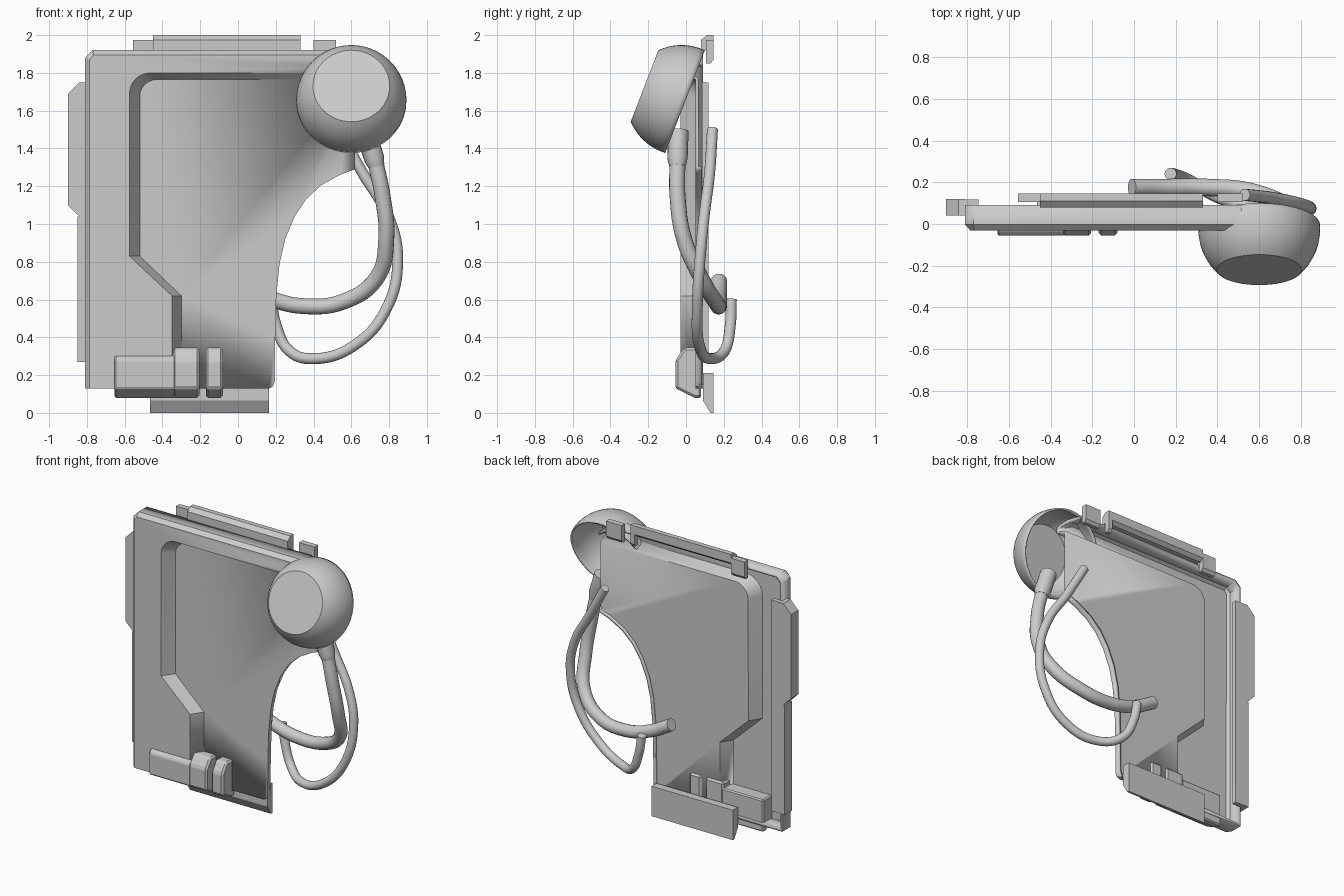
import bpy, bmesh, math
from mathutils import Vector, Matrix

if "Cube" in bpy.data.objects:
    bpy.data.objects.remove(bpy.data.objects["Cube"])


def finish(name, bm, smooth=None):
    me = bpy.data.meshes.new(name)
    bm.to_mesh(me)
    bm.free()
    ob = bpy.data.objects.new(name, me)
    bpy.context.collection.objects.link(ob)
    if smooth:
        bpy.ops.object.select_all(action='DESELECT')
        bpy.context.view_layer.objects.active = ob
        ob.select_set(True)
        bpy.ops.object.shade_smooth_by_angle(angle=math.radians(smooth))
    return ob


def prism(name, profile, a, b, axis, bevel=0):
    """Extrude a profile: axis 'x' takes (y, z) points, axis 'y' takes (x, z) points."""
    bm = bmesh.new()
    put = (lambda p, t: (t, p[0], p[1])) if axis == 'x' else (lambda p, t: (p[0], t, p[1]))
    lo = [bm.verts.new(put(p, a)) for p in profile]
    hi = [bm.verts.new(put(p, b)) for p in profile]
    bm.faces.new(lo)
    bm.faces.new(hi)
    n = len(profile)
    for i in range(n):
        j = (i + 1) % n
        bm.faces.new((lo[i], lo[j], hi[j], hi[i]))
    bmesh.ops.recalc_face_normals(bm, faces=bm.faces)
    ob = finish(name, bm)
    if bevel:
        m = ob.modifiers.new("edge", 'BEVEL')
        m.width = bevel
        m.segments = 1
    return ob


def tube(name, pts, radius, radii=None, straight=False):
    cu = bpy.data.curves.new(name, 'CURVE')
    cu.dimensions = '3D'
    cu.bevel_depth = radius
    cu.bevel_resolution = 6
    cu.resolution_u = 10
    cu.use_fill_caps = True
    sp = cu.splines.new('POLY' if straight else 'BEZIER')
    store = sp.points if straight else sp.bezier_points
    store.add(len(pts) - 1)
    for i, p in enumerate(pts):
        store[i].co = (*p, 1) if straight else p
        if not straight:
            store[i].handle_left_type = store[i].handle_right_type = 'AUTO'
        if radii:
            store[i].radius = radii[i]
    ob = bpy.data.objects.new(name, cu)
    bpy.context.collection.objects.link(ob)
    return ob


def arc(cx, cz, r, n=6):
    return [(cx + r * math.cos(math.radians(90 + 90 * i / n)),
             cz + r * math.sin(math.radians(90 + 90 * i / n))) for i in range(n + 1)]


# Panel shell: raised frame, sloped step, recessed floor with a curved cutout
bm = bmesh.new()
ring = lambda pts, y: [bm.verts.new((x, y, z)) for x, z in pts]
low = [(-.575, .83), (-.35, .62), (-.35, .13)]
step_out = ring([(.62, 1.80)] + arc(-.465, 1.69, .11) + low, -.03)
step_in = ring([(.62, 1.765)] + arc(-.43, 1.675, .09) + [(-.52, .83), (-.30, .62), (-.30, .13)], .05)
front = ring([(-.785, .13), (-.785, 1.87), (-.765, 1.895), (.50, 1.895), (.62, 1.83)], -.03)
outer = [(-.35, .13), (-.81, .13), (-.81, 1.88), (-.77, 1.92), (.51, 1.92), (.62, 1.85)]
mid, back = ring(outer, -.002), ring(outer, .09)
cut = ring([(.62, 1.29), (.54, 1.26), (.44, 1.205), (.36, 1.13), (.30, 1.04), (.25, .92),
            (.22, .79), (.203, .62), (.197, .40), (.195, .165), (.185, .14), (.165, .13)], .05)
lip = ring([(v.co.x, v.co.z) for v in cut], .082)
bm.faces.new(step_out + front)
bm.faces.new(step_in[::-1] + cut)


def strip(a, b):
    for i in range(len(a) - 1):
        bm.faces.new((a[i], a[i + 1], b[i + 1], b[i]))


strip(step_out, step_in)
strip([step_out[-1]] + front, mid)
strip(mid, back)
strip(cut, lip)
bmesh.ops.recalc_face_normals(bm, faces=bm.faces)
bm.faces.ensure_lookup_table()
bm.normal_update()
if bm.faces[0].normal.y > 0:
    bmesh.ops.reverse_faces(bm, faces=bm.faces)
panel = finish("panel_shell", bm, 25)
m = panel.modifiers.new("thickness", 'SOLIDIFY')
m.thickness = .02
m.offset = -1

# Top rail and its end clips
prism("top_rail", [(.08, 1.92), (.08, 1.975), (.11, 2), (.145, 2), (.145, 1.94), (.12, 1.92)], -.45, .33, 'x')
clip = [(.105, 1.85), (.105, 1.975), (.145, 1.975), (.145, 1.87), (.13, 1.85)]
for name, a, b in (("left", -.555, -.45), ("inner", .30, .33), ("right", .40, .52)):
    prism("top_clip_" + name, clip, a, b, 'x')

# Side grip: wide upper part and narrow lower rail
prism("side_grip", [(-.81, 1.04), (-.84, 1.04), (-.90, 1.10), (-.90, 1.69), (-.84, 1.75), (-.81, 1.75)],
      .04, .12, 'y')
prism("side_rail_lower", [(-.85, .27), (-.85, 1.04), (-.81, 1.04), (-.81, .27)], .04, .12, 'y')
prism("side_rail_back", [(-.81, .27), (-.81, 1.75), (-.745, 1.75), (-.745, .27)], .085, .118, 'y')

# Bottom flap
prism("bottom_flap", [(.09, .21), (.145, .21), (.145, 0), (.13, 0), (.09, .065)], -.465, .165, 'x')

# Latches on the lower edge
latch = [(-.055, .13), (-.055, .28), (-.01, .345), (.08, .345), (.08, .08), (.045, .08)]
low_latch = [(-.055, .13), (-.055, .28), (-.03, .305), (.08, .305), (.08, .08), (.045, .08)]
prism("latch_long", low_latch, -.655, -.33, 'x', .008)
prism("latch_end", latch, -.345, -.205, 'x', .012)
prism("latch_small", latch, -.17, -.08, 'x', .012)

# Hollow round cup, tilted upwards
bm = bmesh.new()
R, d0 = .292, .02
a0, a1 = math.asin(-d0 / R), math.acos(.203 / R)
prof = [(R * math.cos(a0 + (a1 - a0) * i / 10), d0 + R * math.sin(a0 + (a1 - a0) * i / 10)) for i in range(11)]
n = 48
axis = Vector((0, -.933, .36)).normalized()
M = Matrix.Translation((.6, -.005, 1.648)) @ Vector((0, 0, 1)).rotation_difference(axis).to_matrix().to_4x4()
rows = [[bm.verts.new(M @ Vector((r * math.cos(2 * math.pi * k / n), r * math.sin(2 * math.pi * k / n), d)))
         for k in range(n)] for r, d in prof]
for a, b in zip(rows, rows[1:]):
    for k in range(n):
        j = (k + 1) % n
        bm.faces.new((a[k], a[j], b[j], b[k]))
bm.faces.new(rows[-1])
cup = finish("round_cup", bm, 30)
m = cup.modifiers.new("thickness", 'SOLIDIFY')
m.thickness = .012
m.offset = -1

# Hoses and collar
tube("hose_collar", [(.675, -.04, 1.49), (.722, -.045, 1.345), (.733, -.045, 1.305)], .054, [1, 1, .8], True)
tube("thick_hose", [(.725, -.045, 1.34), (.765, -.045, 1.15), (.785, -.01, .92), (.735, .08, .715),
                    (.56, .155, .59), (.35, .175, .565), (.16, .175, .61), (-.01, .175, .70)], .042)
tube("thin_hose", [(.53, .14, 1.50), (.66, .125, 1.27), (.80, .095, 1.03), (.845, .075, .82), (.79, .06, .56),
                   (.62, .07, .36), (.40, .13, .287), (.27, .205, .33), (.20, .235, .47), (.175, .24, .60)], .029)
